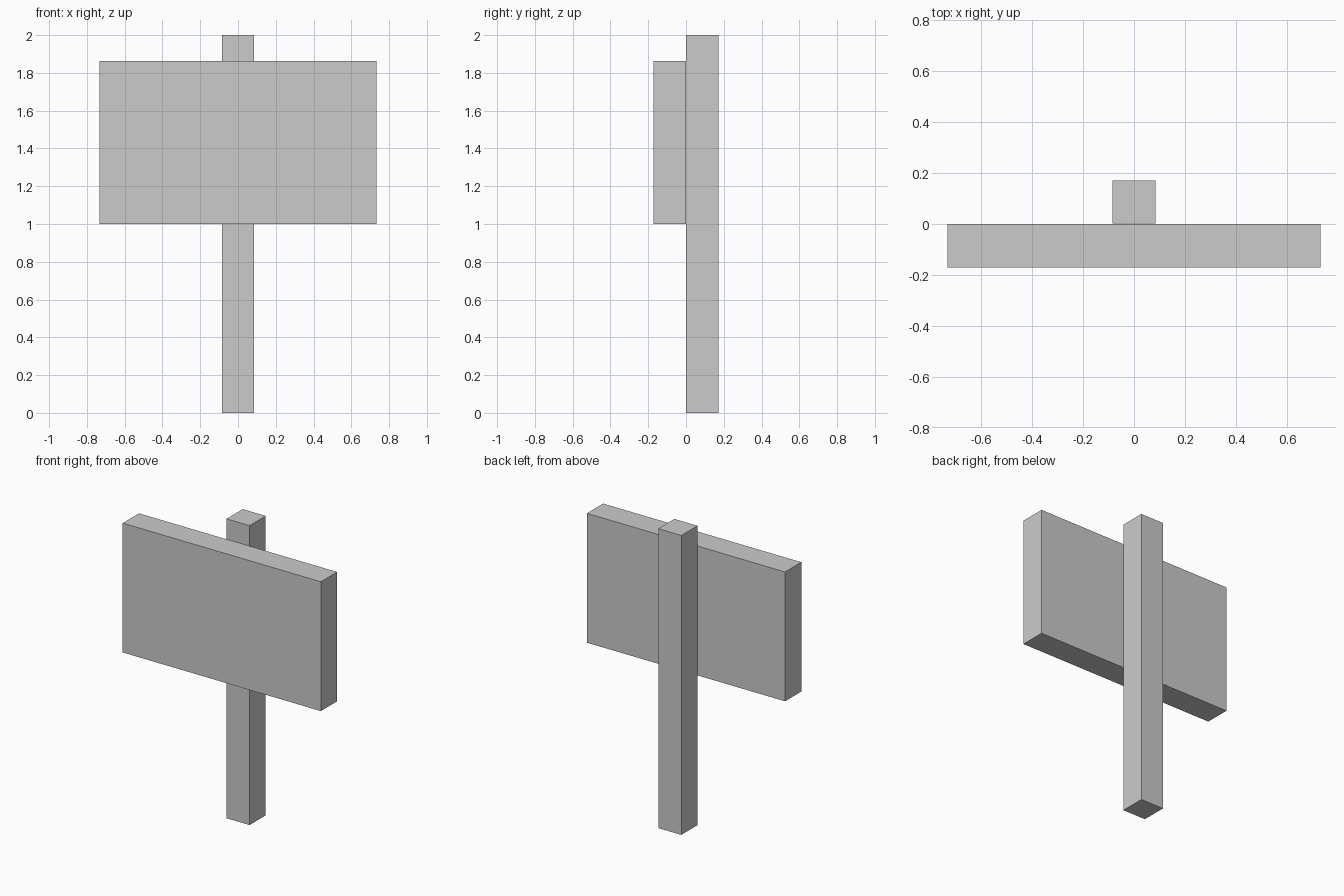
import bpy

if "Cube" in bpy.data.objects:
    bpy.data.objects.remove(bpy.data.objects["Cube"])


def box(name, low, high):
    """Add a flat-sided box spanning two opposite corners."""
    centre = [(a + b) / 2 for a, b in zip(low, high)]
    bpy.ops.mesh.primitive_cube_add(size=1, location=centre)
    obj = bpy.context.object
    obj.name = name
    obj.scale = [b - a for a, b in zip(low, high)]
    bpy.ops.object.transform_apply(location=False, rotation=False, scale=True)
    return obj


# Upright post behind the board
box("post", (-0.085, 0.001, 0.0), (0.085, 0.171, 2.0))

# Sign board fixed to the front of the post
box("sign_board", (-0.732, -0.171, 1.0), (0.732, 0.0, 1.864))
